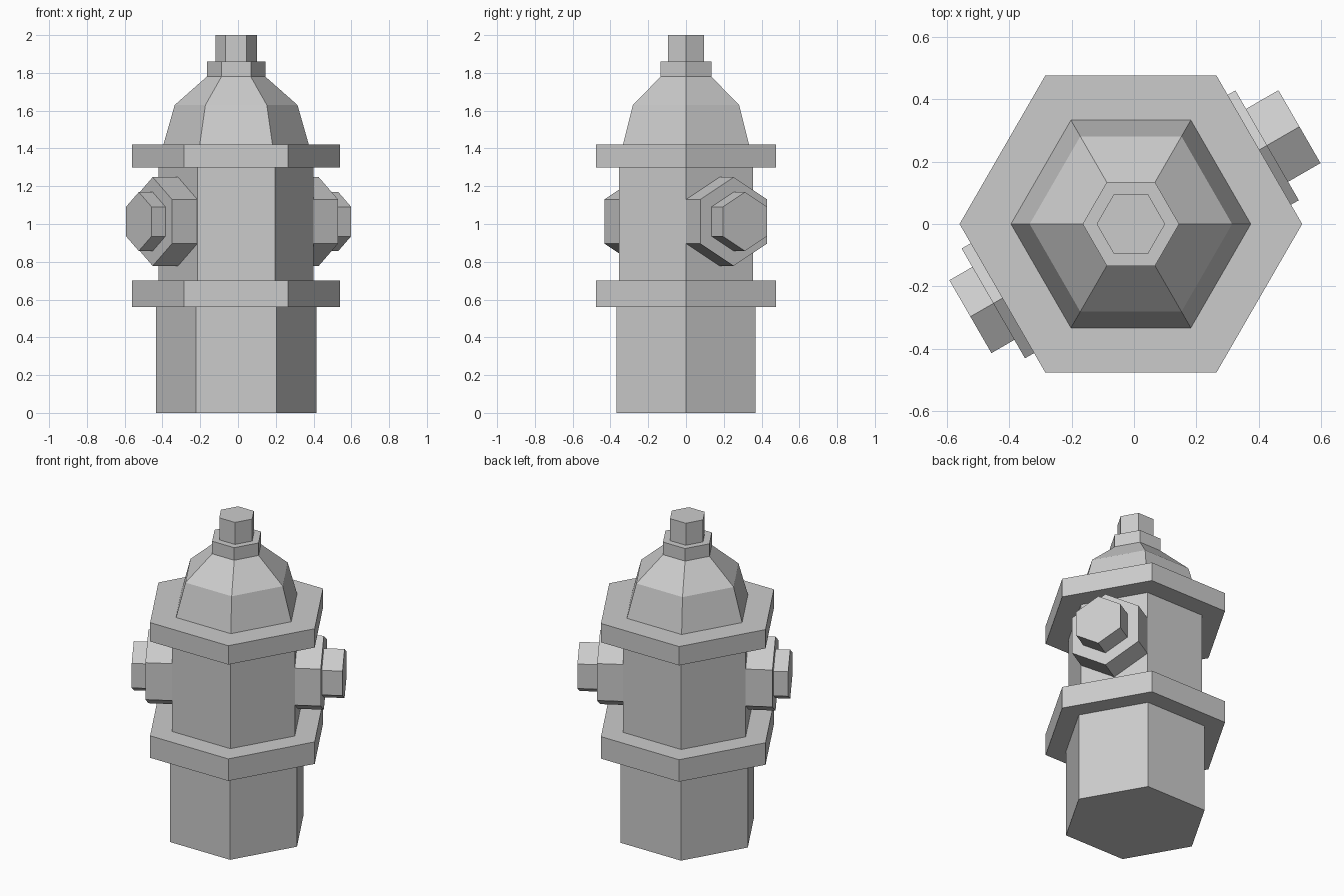
import bpy
import bmesh
from math import cos, sin, pi
from mathutils import Matrix

old = bpy.data.objects.get("Cube")
if old:
    bpy.data.objects.remove(old, do_unlink=True)

AXIS_X = -0.01
GREY = (0.6, 0.6, 0.6, 1)
mat = bpy.data.materials.new("light grey")
mat.use_nodes = True
mat.diffuse_color = GREY
mat.node_tree.nodes["Principled BSDF"].inputs["Base Color"].default_value = GREY


def hex_part(name, rings, matrix):
    """Closed six-sided solid through (radius, height) rings along local z."""
    bm = bmesh.new()
    loops = [[bm.verts.new((r * cos(i * pi / 3), r * sin(i * pi / 3), h))
              for i in range(6)] for r, h in rings]
    for low, high in zip(loops, loops[1:]):
        for i in range(6):
            j = (i + 1) % 6
            bm.faces.new((low[i], low[j], high[j], high[i]))
    bm.faces.new(loops[0][::-1])
    bm.faces.new(loops[-1])
    bm.transform(matrix)
    bmesh.ops.recalc_face_normals(bm, faces=bm.faces)
    mesh = bpy.data.meshes.new(name)
    bm.to_mesh(mesh)
    bm.free()
    mesh.materials.append(mat)
    obj = bpy.data.objects.new(name, mesh)
    bpy.context.collection.objects.link(obj)


# Upright stack: base, flanges, barrel, dome and top nut
upright = Matrix.Translation((AXIS_X, 0, 0))
stack = {
    "base": [(0.425, 0), (0.425, 0.56)],
    "lower_flange": [(0.55, 0.56), (0.55, 0.70)],
    "barrel": [(0.41, 0.70), (0.41, 1.30)],
    "upper_flange": [(0.55, 1.30), (0.55, 1.42)],
    "dome": [(0.385, 1.42), (0.325, 1.63), (0.155, 1.78)],
    "neck": [(0.155, 1.78), (0.155, 1.86)],
    "top_nut": [(0.11, 1.86), (0.11, 2.0)],
}
for name, rings in stack.items():
    hex_part(name, rings, upright)

# Side outlets, square to two opposite barrel faces, one corner pointing up
for side, angle, reach, cap_reach in (("left", pi / 6, 0.505, 0.625),
                                      ("right", pi / 6 + pi, 0.51, 0.595)):
    outward = (Matrix.Translation((AXIS_X, 0, 1.013))
               @ Matrix.Rotation(angle, 4, "Z") @ Matrix.Rotation(pi / 2, 4, "Y"))
    hex_part(side + "_outlet", [(0.235, 0.30), (0.235, reach)], outward)
    hex_part(side + "_outlet_cap", [(0.156, reach), (0.156, cap_reach)], outward)
